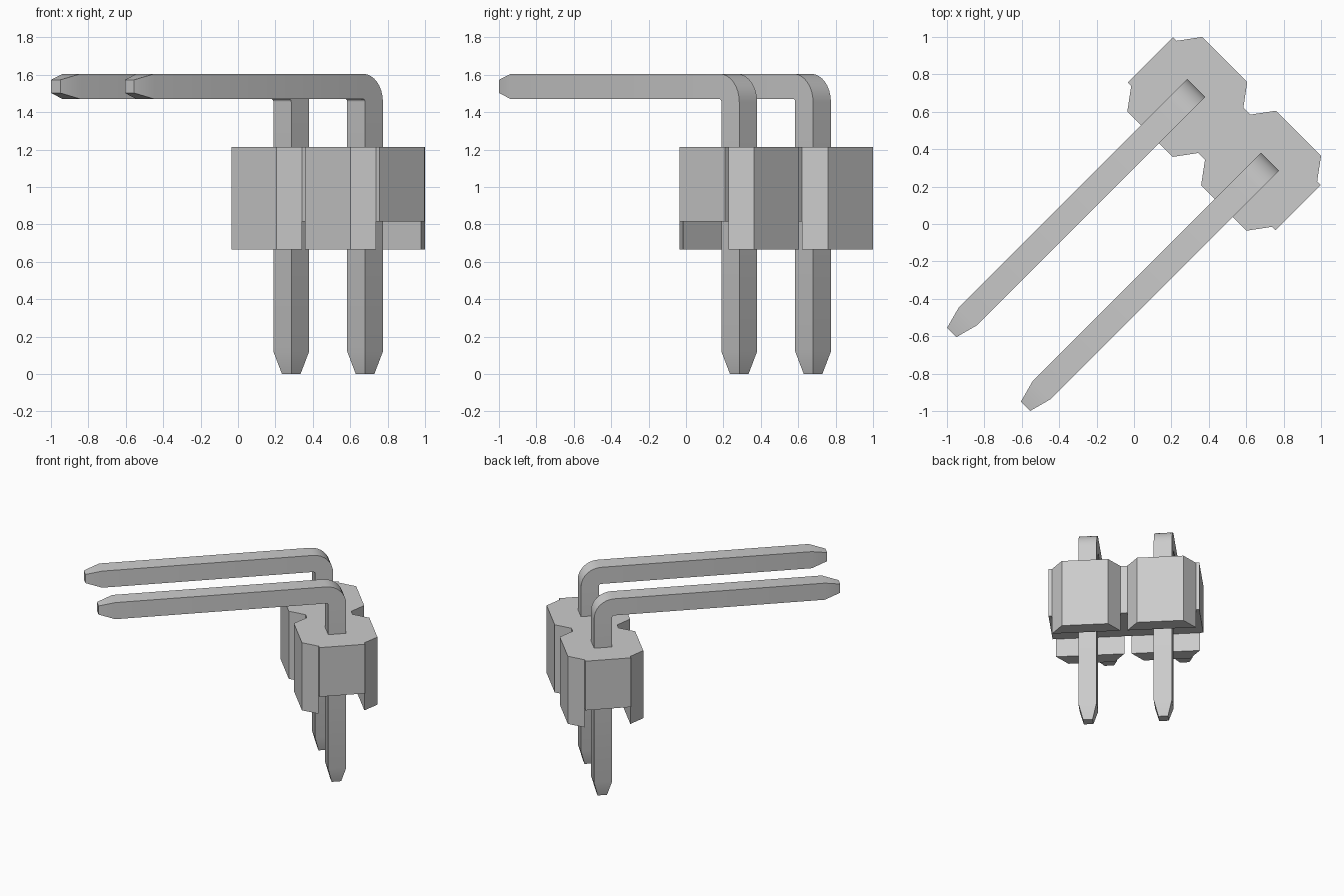
import bpy, bmesh
from math import sin, cos, pi, radians
from mathutils import Vector

cube = bpy.data.objects.get("Cube")
if cube:
    bpy.data.objects.remove(cube, do_unlink=True)

PITCH = 0.558          # spacing of the two pins
PIN = 0.135            # pin thickness
CENTRE = (0.482, 0.482, 0)

grey = bpy.data.materials.new("light_grey")
grey.use_nodes = True
colour = (0.6, 0.6, 0.6, 1)
grey.diffuse_color = colour
grey.node_tree.nodes["Principled BSDF"].inputs["Base Color"].default_value = colour


def finish(bm, name):
    """Turn a bmesh into an object set diagonally on the ground plane."""
    bmesh.ops.recalc_face_normals(bm, faces=bm.faces)
    mesh = bpy.data.meshes.new(name)
    bm.to_mesh(mesh)
    bm.free()
    mesh.materials.append(grey)
    ob = bpy.data.objects.new(name, mesh)
    bpy.context.collection.objects.link(ob)
    ob.location = CENTRE
    ob.rotation_euler.z = radians(-45)
    return ob


def extrude_down(bm, faces, depth, keep):
    geom = bmesh.ops.extrude_face_region(bm, geom=faces, use_keep_orig=keep)["geom"]
    verts = [g for g in geom if isinstance(g, bmesh.types.BMVert)]
    bmesh.ops.translate(bm, verts=verts, vec=(0, 0, -depth))
    return [g for g in geom if isinstance(g, bmesh.types.BMFace)]


# Housing: a core slab with a chamfered bulge on each side of each pin
def build_housing():
    bm = bmesh.new()
    top, core, outer = 1.215, 0.171, 0.2825
    rows = {}
    for side in (-1, 1):
        row = []
        for cell in (-PITCH / 2, PITCH / 2):
            base = [bm.verts.new((cell + d, side * core, top)) for d in (-0.253, 0.253)]
            tip = [bm.verts.new((cell + d, side * outer, top)) for d in (0.171, -0.171)]
            bm.faces.new(base + tip)
            row += base
        ends = [bm.verts.new((e * PITCH, side * core, top)) for e in (-1, 1)]
        rows[side] = [ends[0]] + row + [ends[1]]
    bm.faces.new(rows[-1] + rows[1][::-1])
    bmesh.ops.recalc_face_normals(bm, faces=bm.faces)
    lower = extrude_down(bm, list(bm.faces), 0.4, True)
    # only the bulges continue down, as standoff feet
    feet = [f for f in lower if abs(f.calc_center_median().y) > core]
    extrude_down(bm, feet, 0.15, False)
    bmesh.ops.dissolve_limit(bm, angle_limit=0.01, verts=bm.verts, edges=bm.edges)
    finish(bm, "housing")


# Pin: square section swept up, round the bend and forward, tapered at both ends
def build_pin(name, x):
    bm = bmesh.new()
    inner, bend_z, reach, taper = 0.015, 1.455, 1.781, 0.12
    radius = inner + PIN / 2
    arm_z = bend_z + radius
    stations = [(0, 0, 0, 0.52), (0, taper, 0, 1)]
    for i in range(9):
        a = pi / 2 * i / 8
        stations.append((radius * (cos(a) - 1), bend_z + radius * sin(a), a, 1))
    stations += [(taper - reach, arm_z, pi / 2, 1), (-reach, arm_z, pi / 2, 0.52)]
    rings = []
    for y, z, a, scale in stations:
        h = PIN / 2 * scale
        out = Vector((0, cos(a), sin(a))) * h
        rings.append([bm.verts.new(Vector((x + sx * h, y, z)) + out * so)
                      for sx, so in ((-1, -1), (1, -1), (1, 1), (-1, 1))])
    for r, s in zip(rings, rings[1:]):
        for i in range(4):
            j = (i + 1) % 4
            bm.faces.new((r[i], r[j], s[j], s[i]))
    bm.faces.new(rings[0])
    bm.faces.new(rings[-1])
    ob = finish(bm, name)
    bpy.ops.object.select_all(action="DESELECT")
    ob.select_set(True)
    bpy.context.view_layer.objects.active = ob
    bpy.ops.object.shade_smooth_by_angle(angle=radians(20))


build_housing()
build_pin("right_pin", -PITCH / 2)
build_pin("left_pin", PITCH / 2)
